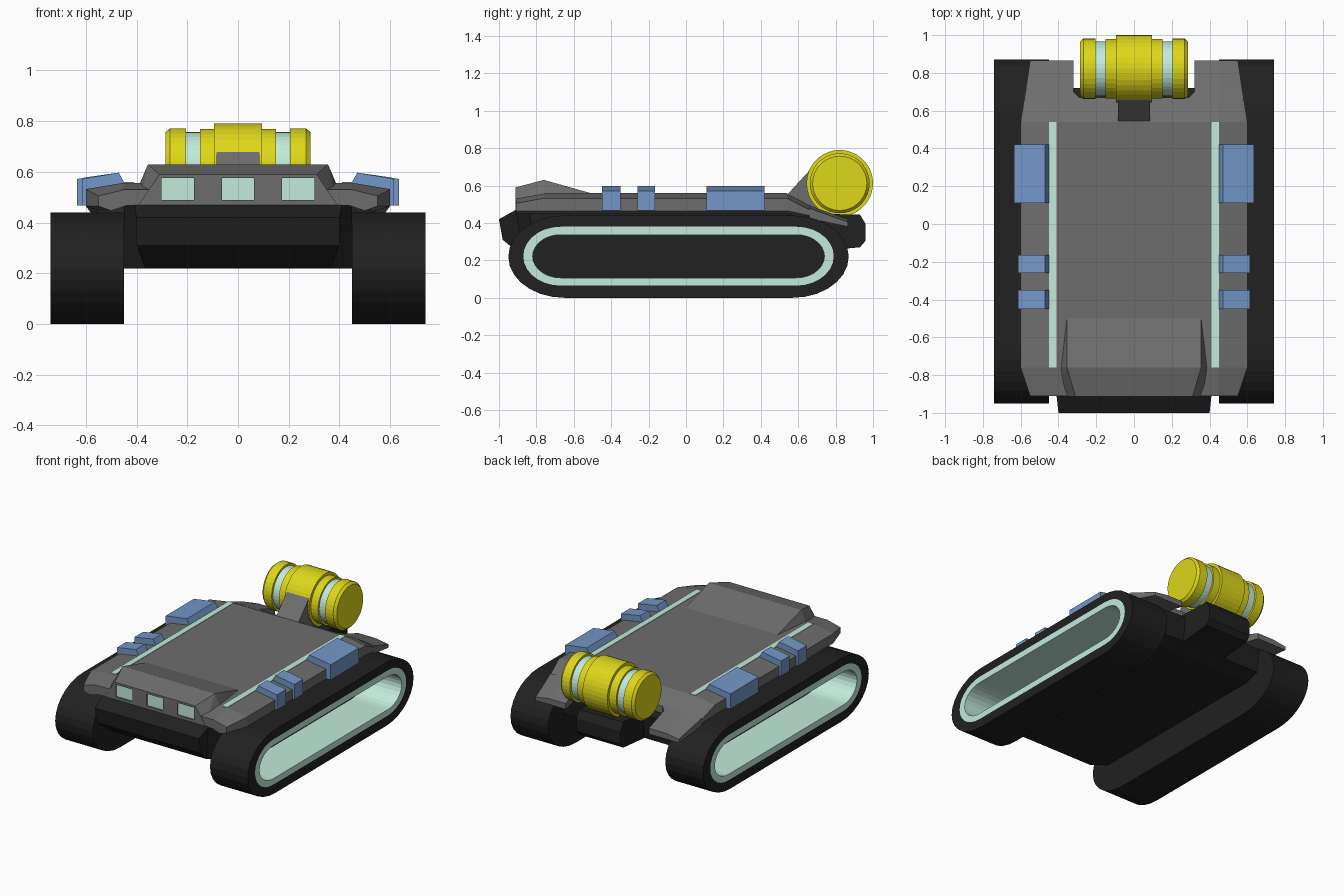
import bpy, bmesh
from math import cos, sin, pi

if "Cube" in bpy.data.objects:
    bpy.data.objects.remove(bpy.data.objects["Cube"])


def material(name, rgb):
    m = bpy.data.materials.new(name)
    m.diffuse_color = (*rgb, 1)
    m.use_nodes = True
    m.node_tree.nodes["Principled BSDF"].inputs["Base Color"].default_value = m.diffuse_color
    return m


DARK = material("dark", (0.015, 0.015, 0.015))
GREY = material("grey", (0.155, 0.155, 0.155))
MINT = material("mint", (0.54, 0.83, 0.71))
BLUE = material("blue", (0.17, 0.31, 0.58))
YELLOW = material("yellow", (0.73, 0.68, 0.01))


def finish(name, bm, mat):
    bmesh.ops.recalc_face_normals(bm, faces=bm.faces)
    me = bpy.data.meshes.new(name)
    bm.to_mesh(me)
    bm.free()
    me.materials.append(mat)
    ob = bpy.data.objects.new(name, me)
    bpy.context.collection.objects.link(ob)
    return ob


def loft(name, rings, mat, closed=False):
    """Skin a list of equal-length point loops; cap the ends or join them."""
    bm = bmesh.new()
    vs = [[bm.verts.new(p) for p in r] for r in rings]
    n = len(rings[0])
    pairs = list(zip(vs, vs[1:])) + ([(vs[-1], vs[0])] if closed else [])
    for a, b in pairs:
        for i in range(n):
            j = (i + 1) % n
            bm.faces.new((a[i], a[j], b[j], b[i]))
    if not closed:
        bm.faces.new(vs[0])
        bm.faces.new(vs[-1])
    return finish(name, bm, mat)


def box(name, x0, x1, y0, y1, z0, z1, mat):
    return loft(name, [[(x, y0, z0), (x, y1, z0), (x, y1, z1), (x, y0, z1)] for x in (x0, x1)], mat)


def stadium(x, y0, y1, z0, z1, a, n=14):
    """Rounded track outline in the yz plane with elliptical ends."""
    zc, b = (z0 + z1) / 2, (z1 - z0) / 2
    pts = []
    for cy, start in ((y1 - a, -pi / 2), (y0 + a, pi / 2)):
        for i in range(n + 1):
            t = start + pi * i / n
            pts.append((x, cy + a * cos(t), zc + b * sin(t)))
    return pts


OUTER = (-0.95, 0.87, 0.0, 0.44, 0.30)
MID = (-0.87, 0.79, 0.065, 0.38, 0.20)
INNER = (-0.82, 0.74, 0.107, 0.337, 0.15)

for s, side in ((-1, "left"), (1, "right")):
    # Track with a recessed outer face, and its lining
    loft(f"track_{side}", [stadium(s * 0.45, *OUTER), stadium(s * 0.74, *OUTER),
                           stadium(s * 0.74, *MID), stadium(s * 0.46, *MID)], DARK)
    loft(f"track_lining_{side}", [stadium(s * 0.74, *MID), stadium(s * 0.74, *INNER),
                                  stadium(s * 0.462, *INNER), stadium(s * 0.462, *MID)],
         MINT, closed=True)

    # Blue side boxes
    for i, (y0, y1, w) in enumerate(((0.11, 0.42, 0.635), (-0.26, -0.165, 0.615), (-0.45, -0.35, 0.615))):
        prof = [(0.447, 0.555), (0.47, 0.597), (w - 0.045, 0.58), (w, 0.572), (w, 0.467), (0.447, 0.467)]
        loft(f"side_box_{side}_{i + 1}", [[(s * x, y, z) for x, z in prof] for y in (y0, y1)], BLUE)

    # Deck stripe
    box(f"deck_stripe_{side}", s * 0.41, s * 0.45, -0.76, 0.54, 0.54, 0.56, MINT)

    # Rear wing
    loft(f"rear_wing_{side}", [[(s * xi, y, zt), (s * 0.45, y, zt), (s * w, y, zt - 0.015),
                                (s * w, y, zb), (s * xi, y, zb)]
                               for y, xi, w, zt, zb in ((0.66, 0.28, 0.582, 0.495, 0.425),
                                                        (0.70, 0.32, 0.575, 0.479, 0.415),
                                                        (0.865, 0.32, 0.55, 0.42, 0.38))], GREY)

# Lower hull: (y top, y bottom, half width top, half width bottom, z bottom, z top)
hull = [(-1.0, -0.98, 0.40, 0.40, 0.31, 0.42), (-0.91, -0.87, 0.41, 0.365, 0.22, 0.47),
        (-0.84, -0.80, 0.45, 0.45, 0.22, 0.47), (0.60, 0.60, 0.45, 0.45, 0.22, 0.45),
        (0.72, 0.70, 0.45, 0.45, 0.25, 0.42)]
loft("hull", [[(-wb, yb, z0), (wb, yb, z0), (wt, yt, z1), (-wt, yt, z1)]
              for yt, yb, wt, wb, z0, z1 in hull], DARK)

# Rear block and barrel mount
rear = [(0.6, 0.45), (0.93, 0.445), (0.96, 0.395), (0.96, 0.305), (0.93, 0.27), (0.6, 0.24)]
loft("rear_block", [[(x, y, z) for y, z in rear] for x in (-0.17, 0.17)], DARK)
mount = [(0.54, 0.55), (0.67, 0.692), (0.82, 0.62), (0.74, 0.44), (0.54, 0.44)]
loft("barrel_mount", [[(x, y, z) for y, z in mount] for x in (-0.085, 0.085)], GREY)


# Deck: (y, half width, top, bottom)
def deck_section(y, w, zt, zb):
    half = [(0.45, zt), (w, zt - 0.025), (w, zb + 0.018), (w - 0.05, zb), (0.44, zb + 0.02)]
    return [(x, y, z) for x, z in half] + [(-x, y, z) for x, z in reversed(half)]


deck = loft("deck", [deck_section(*d) for d in ((-0.91, 0.55, 0.53, 0.447), (-0.76, 0.60, 0.557, 0.447),
                                                (0.54, 0.60, 0.557, 0.447), (0.67, 0.58, 0.49, 0.42))], GREY)

# Front cabin
bm = bmesh.new()
for x, y, z in ((0.39, -0.912, 0.47), (0.31, -0.912, 0.59), (0.355, -0.76, 0.63),
                (0.355, -0.50, 0.557), (0.41, -0.76, 0.50), (0.355, -0.50, 0.50)):
    for s in (-1, 1):
        bm.verts.new((s * x, y, z))
bmesh.ops.convex_hull(bm, input=bm.verts)
bmesh.ops.dissolve_limit(bm, angle_limit=0.01, verts=bm.verts, edges=bm.edges)
cabin = finish("cabin", bm, GREY)

# Recessed windows
for i, x in enumerate((-0.237, 0.0, 0.237)):
    cutter = box(f"window_cutter_{i + 1}", x - 0.064, x + 0.064, -0.95, -0.895, 0.49, 0.575, GREY)
    cutter.hide_render = True
    cutter.hide_set(True)
    for ob in (cabin, deck):
        mod = ob.modifiers.new(f"window_{i + 1}", 'BOOLEAN')
        mod.operation, mod.solver, mod.object = 'DIFFERENCE', 'EXACT', cutter
    box(f"window_{i + 1}", x - 0.064, x + 0.064, -0.903, -0.885, 0.49, 0.575, MINT)


# Barrel and its bands, turned around the x axis
def circle(x, r, n=36):
    return [(x, 0.822 + r * cos(2 * pi * i / n), 0.612 + r * sin(2 * pi * i / n)) for i in range(n)]


half = [(0.095, 0.178), (0.095, 0.158), (0.15, 0.158), (0.15, 0.135), (0.205, 0.135),
        (0.205, 0.16), (0.268, 0.16), (0.285, 0.145)]
loft("barrel", [circle(-x, r) for x, r in reversed(half)] + [circle(x, r) for x, r in half], YELLOW)
for s, side in ((-1, "left"), (1, "right")):
    loft(f"barrel_band_{side}", [circle(s * x, r) for x, r in ((0.15, 0.13), (0.15, 0.145),
                                                              (0.205, 0.145), (0.205, 0.13))],
         MINT, closed=True)
